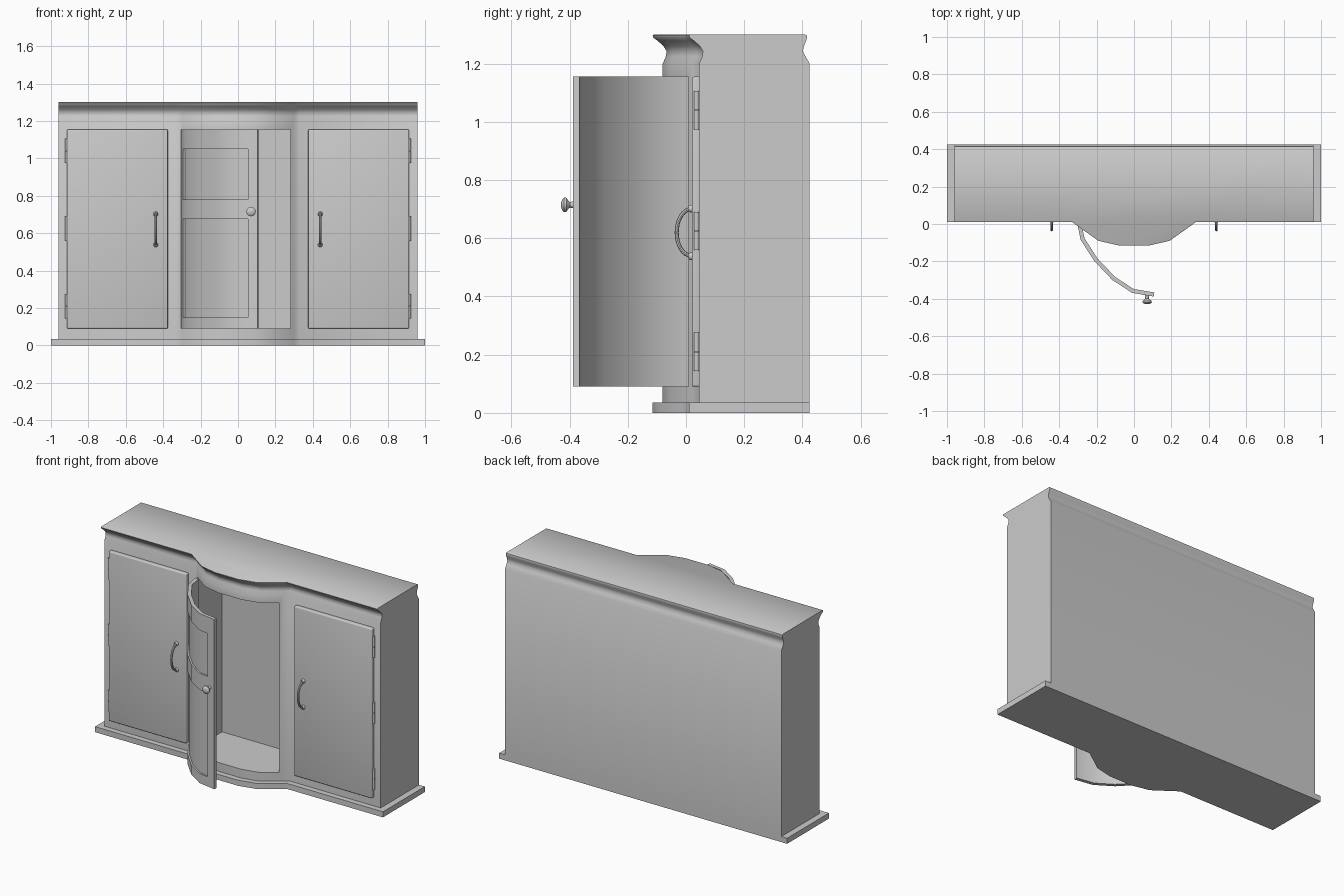
import bpy, bmesh, math
from mathutils import Vector

if "Cube" in bpy.data.objects:
    bpy.data.objects.remove(bpy.data.objects["Cube"])

grey = bpy.data.materials.new("plain_grey")
grey.use_nodes = True
COLOUR = (0.6, 0.6, 0.6, 1)
grey.diffuse_color = COLOUR
grey.node_tree.nodes["Principled BSDF"].inputs["Base Color"].default_value = COLOUR


def activate(obj):
    bpy.ops.object.select_all(action='DESELECT')
    obj.select_set(True)
    bpy.context.view_layer.objects.active = obj


def finish(bm, name, angle=40, bevel=0):
    bmesh.ops.recalc_face_normals(bm, faces=bm.faces)
    mesh = bpy.data.meshes.new(name)
    bm.to_mesh(mesh)
    bm.free()
    obj = bpy.data.objects.new(name, mesh)
    bpy.context.collection.objects.link(obj)
    mesh.materials.append(grey)
    activate(obj)
    if bevel:
        mod = obj.modifiers.new("Bevel", 'BEVEL')
        mod.width, mod.segments = bevel, 3
        bpy.ops.object.modifier_apply(modifier=mod.name)
    bpy.ops.object.shade_smooth_by_angle(angle=math.radians(angle))
    return obj


def loft(rings):
    """Closed skin through rings of equal length, capped at both ends."""
    bm = bmesh.new()
    rows = [[bm.verts.new(p) for p in ring] for ring in rings]
    n = len(rows[0])
    for a, b in zip(rows, rows[1:]):
        for i in range(n):
            j = (i + 1) % n
            bm.faces.new((a[i], a[j], b[j], b[i]))
    bm.faces.new(rows[0])
    bm.faces.new(rows[-1])
    return bm


def box(name, x, y, z, bevel=0):
    rings = [[(x[0], y[0], h), (x[1], y[0], h), (x[1], y[1], h), (x[0], y[1], h)] for h in z]
    return finish(loft(rings), name, bevel=bevel)


def lathe(name, centre, axis, profile, sides=20):
    """Turned part: profile of (distance along axis, radius)."""
    turn = Vector(axis).to_track_quat('Z', 'Y')
    rings = []
    for d, r in profile:
        ring = []
        for i in range(sides):
            a = math.tau * i / sides
            ring.append(Vector(centre) + turn @ Vector((r * math.cos(a), r * math.sin(a), d)))
        rings.append(ring)
    return finish(loft(rings), name)


# Bow-fronted outline shared by plinth, carcass and cornice
HALF_BOW = [(0.08, 0.125), (0.19, 0.1), (0.3, 0.022), (0.33, 0)]


def outline(half, front, back, z):
    pts = [(-x, front - d, z) for x, d in reversed(HALF_BOW)]
    pts += [(x, front - d, z) for x, d in HALF_BOW]
    return [(-half, front, z)] + pts + [(half, front, z), (half, back, z), (-half, back, z)]


BACK = 0.425
finish(loft([outline(1, 0.01, BACK, z) for z in (0, 0.035)]), "plinth")

# Carcass with moulded cornice: height, front y, back y
profile = [(0.035, 0.045, BACK), (1.2, 0.045, BACK), (1.225, 0.056, 0.41), (1.243, 0.058, 0.402),
           (1.26, 0.048, 0.405), (1.278, 0.028, 0.413), (1.29, 0.012, 0.416),
           (1.297, 0.01, 0.415), (1.3, 0.015, 0.41)]
carcass = finish(loft([outline(0.96, f, b, z) for z, f, b in profile]), "carcass")

# Hollow centre compartment
BOTTOM, TOP = 0.09, 1.155
cutter = box("compartment_cutter", (-0.3, 0.28), (-0.3, 0.27), (BOTTOM, TOP))
cutter.hide_render = True
cut = carcass.modifiers.new("Compartment", 'BOOLEAN')
cut.operation, cut.solver, cut.object = 'DIFFERENCE', 'EXACT', cutter
activate(carcass)
bpy.ops.object.modifier_apply(modifier=cut.name)
bpy.ops.object.shade_smooth_by_angle(angle=math.radians(40))
bpy.data.objects.remove(cutter)


def handle(name, x):
    curve = bpy.data.curves.new(name, 'CURVE')
    curve.dimensions = '3D'
    curve.bevel_depth = 0.007
    curve.bevel_resolution = 2
    curve.use_fill_caps = True
    line = curve.splines.new('POLY')
    steps = 16
    line.points.add(steps)
    for i, p in enumerate(line.points):
        a = math.pi * i / steps
        p.co = (x, 0.018 - 0.05 * math.sin(a), 0.62 + 0.08 * math.cos(a), 1)
    obj = bpy.data.objects.new(name, curve)
    bpy.context.collection.objects.link(obj)
    curve.materials.append(grey)
    activate(obj)
    bpy.ops.object.convert(target='MESH')
    bpy.ops.object.shade_smooth_by_angle(angle=math.radians(40))


# Flat side doors with hinges and pulls
for side, s in (("left", 1), ("right", -1)):
    box(side + "_door", sorted((0.375 * s, 0.915 * s)), (0.02, 0.05), (BOTTOM, TOP), bevel=0.007)
    handle(side + "_handle", 0.44 * s)
    for end, z in (("upper", 0.702), ("lower", 0.538)):
        lathe(f"{side}_handle_{end}_rose", (0.44 * s, 0.022, z), (0, -1, 0),
              [(0, 0.013), (0.008, 0.013), (0.014, 0.008)])
    for k, z in enumerate((0.21, 0.625, 1.04)):
        for half, h in (("lower", z - 0.066), ("upper", z + 0.001)):
            lathe(f"{side}_hinge_{k}_{half}", (0.917 * s, 0.036, h), (0, 0, 1),
                  [(0, 0.009), (0.065, 0.009)], 12)

# Open curved door: plan of its outer face
ARC = [Vector(p) for p in ((-0.305, 0.01), (-0.285, -0.085), (-0.213, -0.197),
                           (-0.115, -0.3), (-0.01, -0.368), (0.105, -0.388))]


def arc_point(t, depth):
    i = min(int(t), len(ARC) - 2)
    near = round(t) if abs(t - round(t)) < 1e-6 else None
    if near is None:
        d = ARC[i + 1] - ARC[i]
    else:
        d = ARC[min(near + 1, len(ARC) - 1)] - ARC[max(near - 1, 0)]
    d.normalize()
    return ARC[i].lerp(ARC[i + 1], t - i) - depth * Vector((d.y, -d.x))


def curved_slab(name, t0, t1, z0, z1, outer, inner):
    ts = [t0] + [k for k in range(len(ARC)) if t0 < k < t1] + [t1]
    rings = []
    for t in ts:
        a, b = arc_point(t, outer), arc_point(t, inner)
        rings.append([(a.x, a.y, z0), (a.x, a.y, z1), (b.x, b.y, z1), (b.x, b.y, z0)])
    finish(loft(rings), name)


HINGE_EDGE, FREE_EDGE = 0.6, 4.56
curved_slab("centre_door_panel", 0, 5, BOTTOM, TOP, 0.01, 0.022)
curved_slab("centre_door_hinge_stile", 0, HINGE_EDGE, BOTTOM, TOP, 0, 0.012)
curved_slab("centre_door_free_stile", FREE_EDGE, 5, BOTTOM, TOP, 0, 0.012)
for rail, z0, z1 in (("bottom", BOTTOM, 0.15), ("middle", 0.675, 0.78), ("top", 1.05, TOP)):
    curved_slab(f"centre_door_{rail}_rail", HINGE_EDGE, FREE_EDGE, z0, z1, 0, 0.012)

# Turned knob on the free edge
lathe("centre_door_knob", (0.07, -0.375, 0.715), (0, -1, 0),
      [(0, 0.012), (0.024, 0.01), (0.03, 0.015), (0.036, 0.024), (0.044, 0.025),
       (0.05, 0.019), (0.054, 0.008)])
